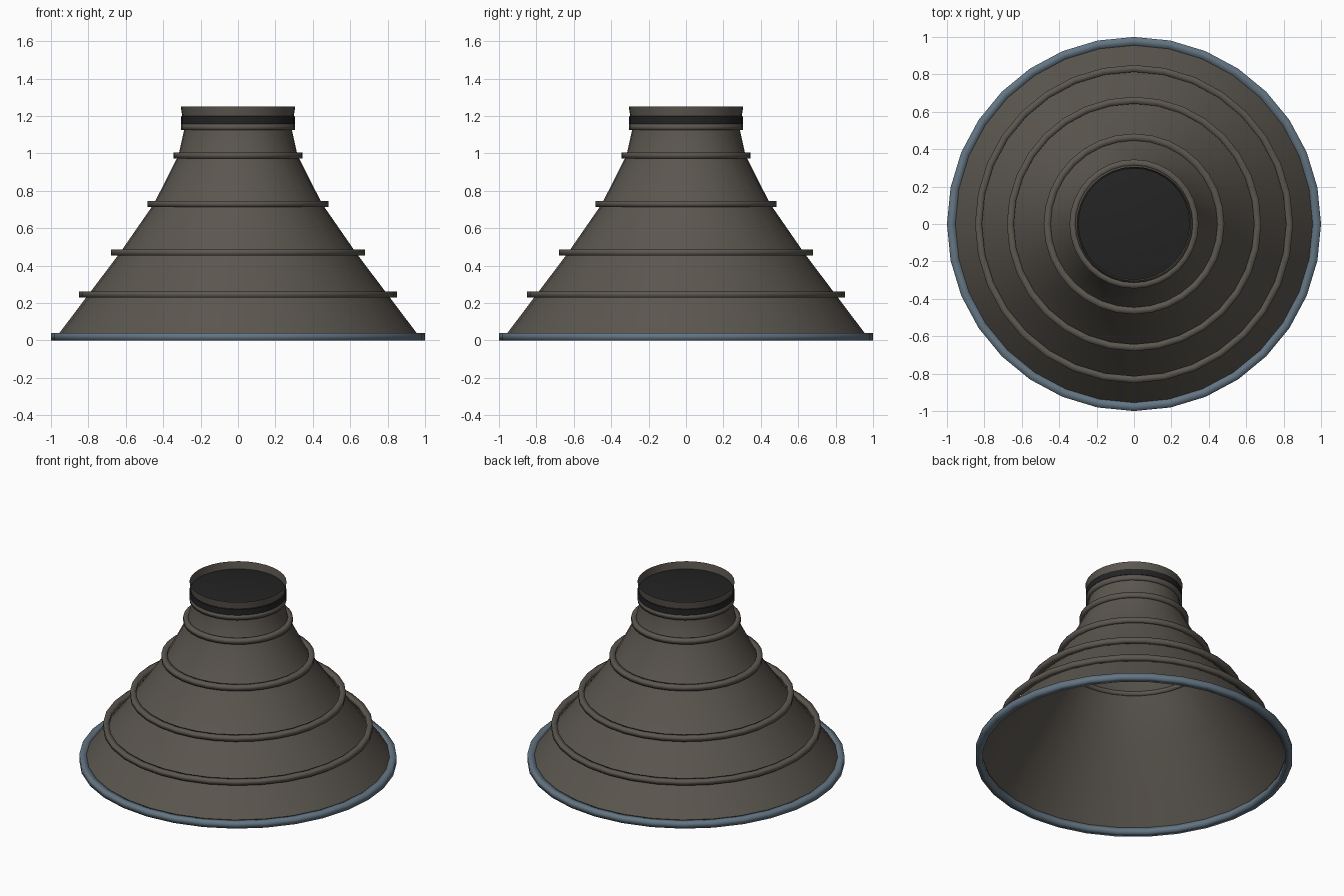
import bpy, bmesh, math

SIDES = 32

cube = bpy.data.objects.get("Cube")
if cube:
    bpy.data.objects.remove(cube, do_unlink=True)


def material(name, rgb, rough=0.6):
    m = bpy.data.materials.new(name)
    m.use_nodes = True
    m.diffuse_color = (*rgb, 1)
    bsdf = m.node_tree.nodes["Principled BSDF"]
    bsdf.inputs["Base Color"].default_value = (*rgb, 1)
    bsdf.inputs["Roughness"].default_value = rough
    return m


metal = material("warm grey metal", (0.105, 0.093, 0.078))
rim_blue = material("blue grey metal", (0.125, 0.178, 0.225))
black = material("black", (0.017, 0.017, 0.017))


def lathe(name, profile, mat, closed=False, cap=False, smooth=180):
    """Spin a (radius, z) profile round the z axis; cap fills the last loop."""
    bm = bmesh.new()
    loops = []
    for r, z in profile:
        loops.append([bm.verts.new((r * math.cos(a), r * math.sin(a), z))
                      for a in (math.tau * i / SIDES for i in range(SIDES))])
    pairs = list(zip(loops, loops[1:]))
    if closed:
        pairs.append((loops[-1], loops[0]))
    for low, high in pairs:
        for i in range(SIDES):
            j = (i + 1) % SIDES
            bm.faces.new((low[i], low[j], high[j], high[i]))
    if cap:
        bm.faces.new(loops[-1])
    me = bpy.data.meshes.new(name)
    bm.to_mesh(me)
    bm.free()
    me.materials.append(mat)
    ob = bpy.data.objects.new(name, me)
    bpy.context.collection.objects.link(ob)
    bpy.ops.object.select_all(action="DESELECT")
    ob.select_set(True)
    bpy.context.view_layer.objects.active = ob
    bpy.ops.object.shade_smooth_by_angle(angle=math.radians(smooth))
    return ob


def hoop(name, inner, outer, low, high, mat):
    """Square-section ring with softened shading."""
    return lathe(name, [(inner, low), (outer, low), (outer, high), (inner, high)],
                 mat, closed=True)


# Flared bell, open at the bottom
lathe("bell_shell", [(0.97, 0.02), (0.80, 0.245), (0.63, 0.47), (0.45, 0.73),
                     (0.318, 0.99), (0.285, 1.14), (0.285, 1.17)], metal, smooth=30)

# Bottom lip
hoop("bottom_rim", 0.955, 1.0, 0.0, 0.04, rim_blue)

# Stiffening hoops, from the widest to the narrowest
for n, (radius, z) in enumerate([(0.85, 0.245), (0.68, 0.47), (0.483, 0.73),
                                 (0.345, 0.99), (0.305, 1.14)], 1):
    hoop(f"stiffening_hoop_{n}", radius - 0.037, radius, z - 0.016, z + 0.016, metal)

# Black gasket closing the throat
lathe("throat_gasket", [(0.28, 1.155), (0.305, 1.158), (0.305, 1.198), (0.298, 1.2)],
      black, cap=True, smooth=30)

# Open collar at the top
lathe("top_collar", [(0.298, 1.197), (0.306, 1.25)], metal)
